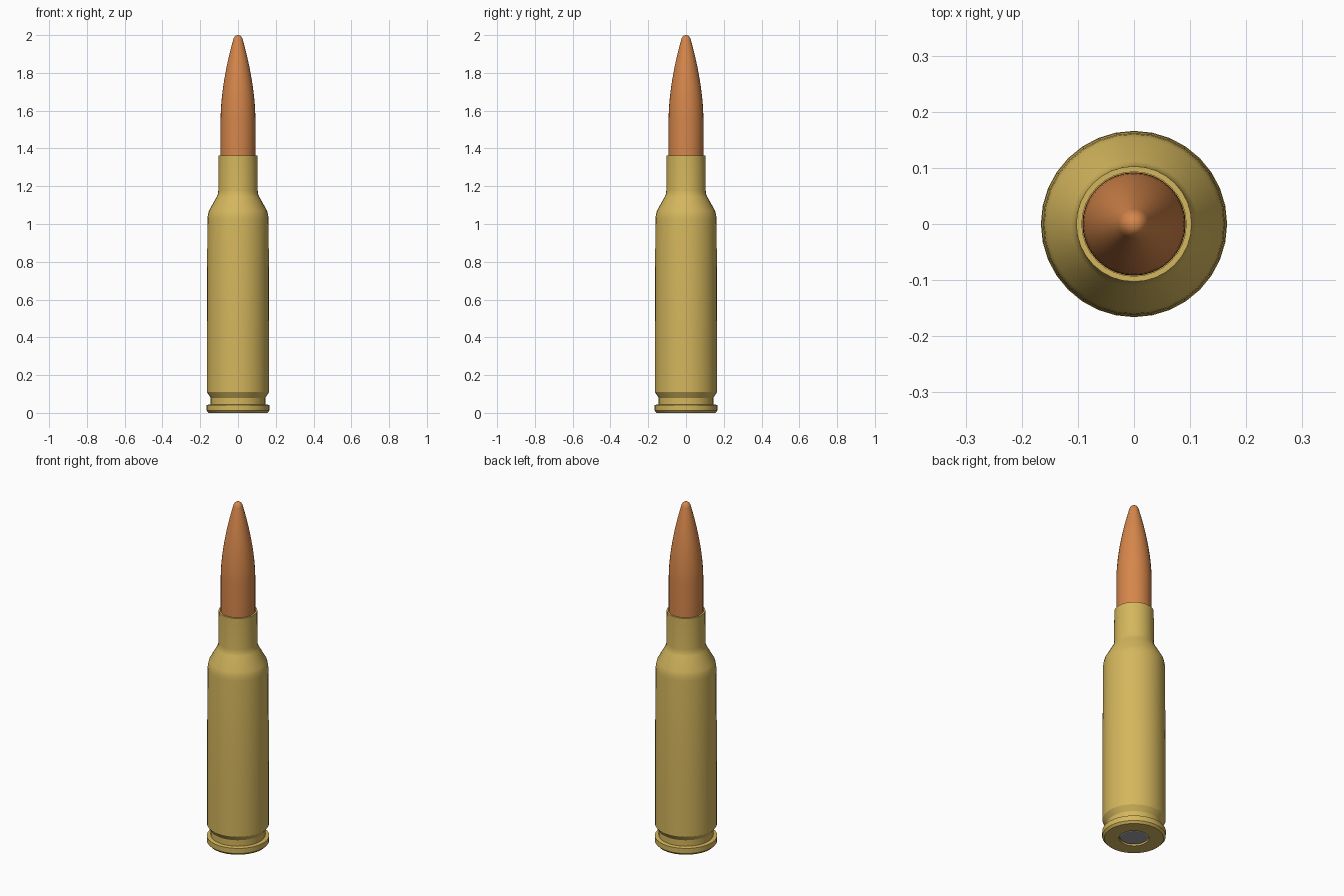
import bpy, bmesh, math

if "Cube" in bpy.data.objects:
    bpy.data.objects.remove(bpy.data.objects["Cube"])

SIDES = 32


def material(name, rgb):
    m = bpy.data.materials.new(name)
    m.diffuse_color = (*rgb, 1.0)
    m.use_nodes = True
    m.node_tree.nodes["Principled BSDF"].inputs["Base Color"].default_value = m.diffuse_color
    return m


def lathe(name, profile, mat, angle=25):
    """Spin an (r, z) profile around the z axis; r = 0 gives a pole."""
    bm = bmesh.new()
    rings = []
    for r, z in profile:
        if r == 0:
            rings.append([bm.verts.new((0, 0, z))] * SIDES)
        else:
            rings.append([bm.verts.new((r * math.cos(math.tau * i / SIDES),
                                        r * math.sin(math.tau * i / SIDES), z))
                          for i in range(SIDES)])
    for a, b in zip(rings, rings[1:]):
        for i in range(SIDES):
            j = (i + 1) % SIDES
            bm.faces.new(list(dict.fromkeys((a[i], a[j], b[j], b[i]))))
    bmesh.ops.recalc_face_normals(bm, faces=bm.faces)
    me = bpy.data.meshes.new(name)
    bm.to_mesh(me)
    bm.free()
    me.materials.append(mat)
    ob = bpy.data.objects.new(name, me)
    bpy.context.collection.objects.link(ob)
    bpy.ops.object.select_all(action='DESELECT')
    ob.select_set(True)
    bpy.context.view_layer.objects.active = ob
    bpy.ops.object.shade_smooth_by_angle(angle=math.radians(angle))
    return ob


brass = material("brass", (0.66, 0.47, 0.11))
copper = material("copper", (0.67, 0.24, 0.07))
grey = material("grey_metal", (0.36, 0.36, 0.39))

# Case: primer pocket, rim, extractor groove, body, shoulder, neck, mouth
lathe("case", [
    (0, 0.03), (0.078, 0.03), (0.078, 0), (0.155, 0), (0.166, 0.012), (0.166, 0.042),
    (0.145, 0.045), (0.145, 0.08), (0.165, 0.11), (0.165, 0.45), (0.162, 1.02),
    (0.160, 1.045), (0.154, 1.07), (0.112, 1.145), (0.106, 1.16), (0.104, 1.18),
    (0.103, 1.362), (0.093, 1.362), (0.093, 1.30), (0, 1.30),
], brass)

# Primer: shallow disc set just inside the case head
lathe("primer", [(0, 0.004), (0.068, 0.004), (0.075, 0.008), (0.075, 0.029), (0, 0.029)], grey)

# Bullet: straight shank, curved ogive, rounded tip
ogive = [(0.092 - 0.065 * t ** 1.75, 1.56 + 0.41 * t) for t in (i / 12 for i in range(13))]
tip = [(0.024, 1.982), (0.017, 1.993), (0.009, 1.999), (0, 2.0)]
lathe("bullet", [(0, 1.305), (0.092, 1.305)] + ogive + tip, copper, 35)
